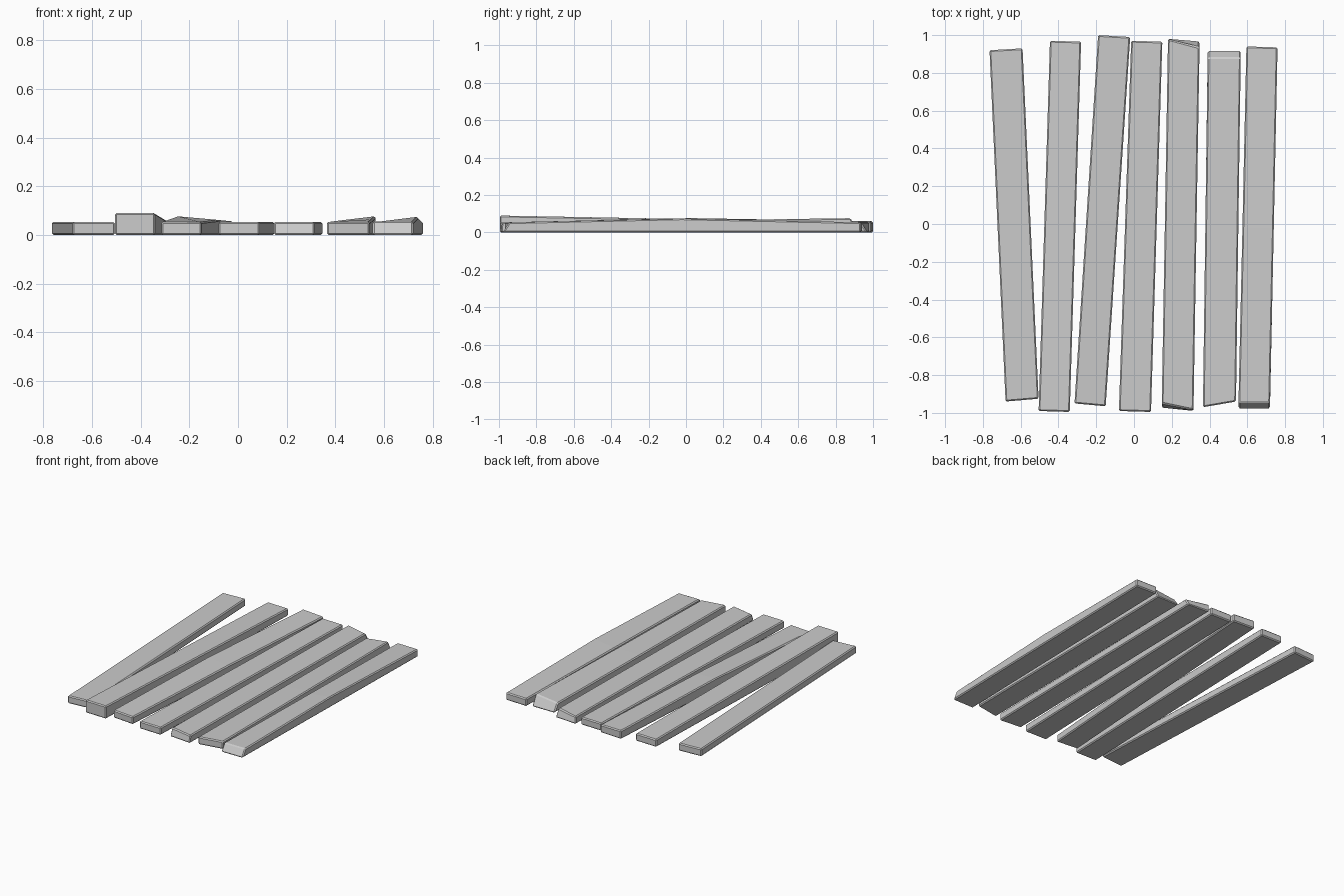
import bpy, bmesh
from mathutils import Vector

if "Cube" in bpy.data.objects:
    bpy.data.objects.remove(bpy.data.objects["Cube"], do_unlink=True)

# One plain grey for every plank
grey = bpy.data.materials.new("plank_grey")
grey.use_nodes = True
grey.diffuse_color = (0.6, 0.6, 0.6, 1)
grey.node_tree.nodes["Principled BSDF"].inputs["Base Color"].default_value = grey.diffuse_color

THICK = 0.054
LEVEL = (THICK, THICK)


def plank(name, front_left, front_right, back_left, back_right,
          front_top=LEVEL, middle_top=LEVEL, back_top=LEVEL,
          front_slope=(0, 0), back_slope=(0, 0)):
    """Board with a flat base; top heights and end slopes are (left, right) pairs."""
    fronts, backs = (front_left, front_right), (back_left, back_right)
    bm = bmesh.new()
    rows = []
    for t, tops in ((0, front_top), (0.5, middle_top), (1, back_top)):
        base, top = [], []
        for side in (0, 1):
            p = Vector(fronts[side]).lerp(Vector(backs[side]), t)
            shift = front_slope[side] if t == 0 else -back_slope[side] if t == 1 else 0
            base.append(bm.verts.new((p.x, p.y, 0)))
            top.append(bm.verts.new((p.x, p.y + shift, tops[side])))
        rows.append((base[0], base[1], top[1], top[0]))
    # Skin between the cross-sections, then cap both ends
    for a, b in zip(rows, rows[1:]):
        for i in range(4):
            j = (i + 1) % 4
            bm.faces.new((a[i], a[j], b[j], b[i]))
    bm.faces.new(rows[0])
    bm.faces.new(rows[-1])
    bmesh.ops.recalc_face_normals(bm, faces=bm.faces)
    mesh = bpy.data.meshes.new(name)
    bm.to_mesh(mesh)
    bm.free()
    mesh.materials.append(grey)
    obj = bpy.data.objects.new(name, mesh)
    bpy.context.collection.objects.link(obj)
    # Slightly worn edges
    bevel = obj.modifiers.new("worn_edges", "BEVEL")
    bevel.width = 0.007
    bevel.segments = 1
    bevel.limit_method = "ANGLE"
    return obj


# Planks from the right side of the model to its left
plank("far_right_plank", (-0.68, -0.94), (-0.505, -0.925), (-0.765, 0.92), (-0.59, 0.93))

plank("raised_plank", (-0.505, -0.99), (-0.34, -0.995), (-0.445, 0.97), (-0.28, 0.965),
      front_top=(0.09, 0.09), middle_top=(0.072, 0.072))

plank("slanted_plank", (-0.315, -0.95), (-0.15, -0.965), (-0.19, 1.0), (-0.02, 0.99),
      middle_top=(0.077, 0.062), back_top=(0.06, 0.056))

plank("middle_plank", (-0.08, -0.99), (0.09, -0.995), (-0.015, 0.97), (0.15, 0.965))

plank("skewed_end_plank", (0.147, -0.975), (0.315, -0.99), (0.18, 0.98), (0.347, 0.97),
      front_slope=(0.025, 0.005), back_slope=(0, 0.035))

plank("twisted_plank", (0.365, -0.97), (0.54, -0.94), (0.39, 0.92), (0.565, 0.92),
      middle_top=(THICK, 0.064), back_top=(0.056, 0.077), back_slope=(0.04, 0.04))

plank("far_left_plank", (0.553, -0.98), (0.72, -0.98), (0.595, 0.94), (0.76, 0.935),
      middle_top=(THICK, 0.075), front_slope=(0.035, 0.035))
